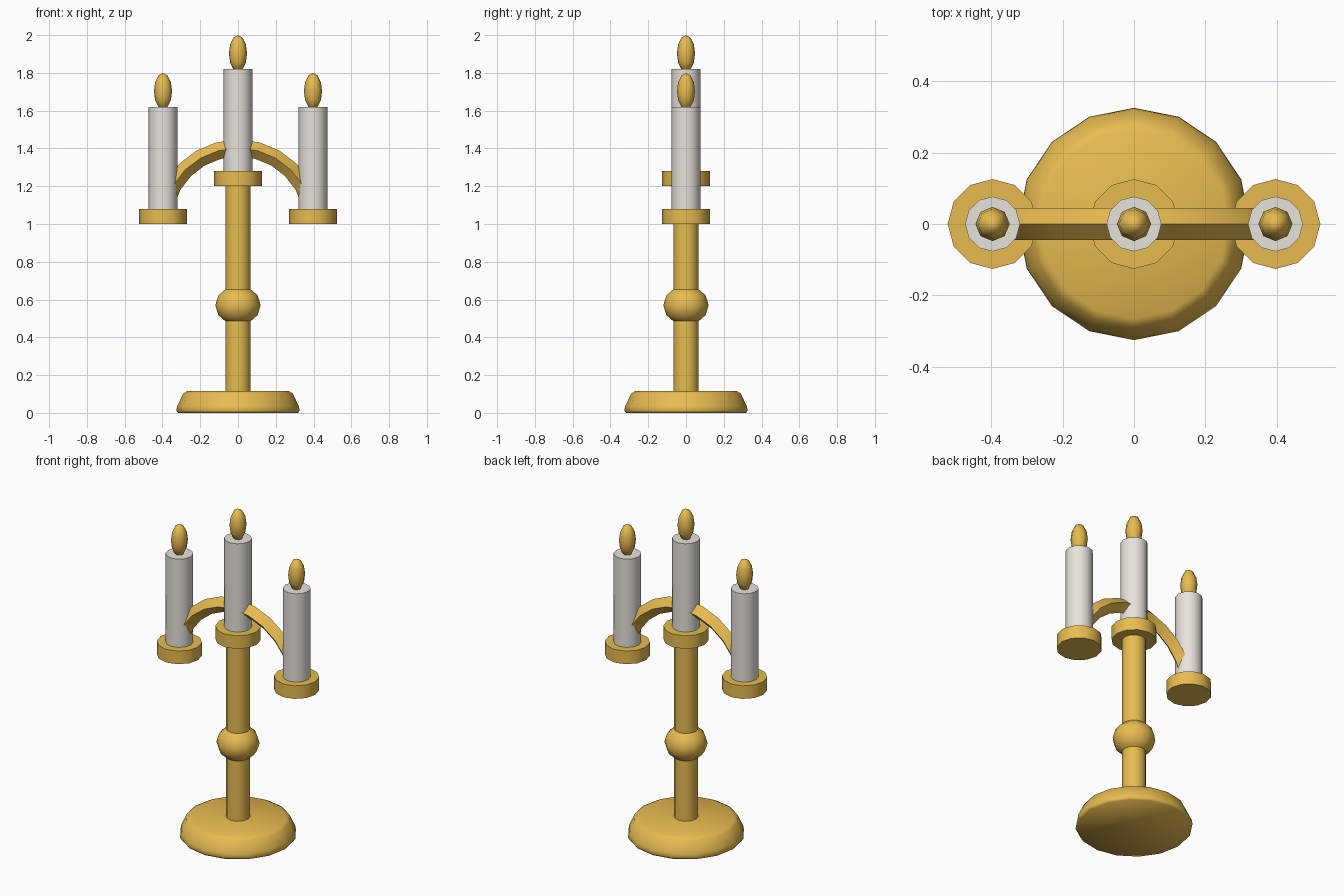
import bpy
import bmesh
from math import pi, sin, cos, radians

cube = bpy.data.objects.get("Cube")
if cube:
    bpy.data.objects.remove(cube, do_unlink=True)


def make_material(name, rgb):
    mat = bpy.data.materials.new(name)
    mat.use_nodes = True
    mat.diffuse_color = (*rgb, 1)
    mat.node_tree.nodes["Principled BSDF"].inputs["Base Color"].default_value = (*rgb, 1)
    return mat


gold = make_material("antique gold", (0.8, 0.5, 0.08))
wax = make_material("pale wax", (0.82, 0.78, 0.73))


def finish(bm, name, mat, angle):
    """Turn a bmesh into a smooth shaded object with sharp edges kept."""
    bmesh.ops.recalc_face_normals(bm, faces=bm.faces)
    mesh = bpy.data.meshes.new(name)
    bm.to_mesh(mesh)
    bm.free()
    mesh.materials.append(mat)
    obj = bpy.data.objects.new(name, mesh)
    bpy.context.collection.objects.link(obj)
    bpy.ops.object.select_all(action="DESELECT")
    obj.select_set(True)
    bpy.context.view_layer.objects.active = obj
    bpy.ops.object.shade_smooth_by_angle(angle=radians(angle))
    return obj


def lathe(name, profile, sides, mat, x=0, angle=40):
    """Revolve (radius, height) points around a vertical axis, with flat caps."""
    bm = bmesh.new()
    rings = [[bm.verts.new((x + r * cos(2 * pi * i / sides), r * sin(2 * pi * i / sides), z))
              for i in range(sides)] for r, z in profile]
    for low, high in zip(rings, rings[1:]):
        for i in range(sides):
            j = (i + 1) % sides
            bm.faces.new((low[i], low[j], high[j], high[i]))
    bm.faces.new(rings[0])
    bm.faces.new(rings[-1])
    return finish(bm, name, mat, angle)


def ellipsoid(name, centre, radius, stretch, sides, mat):
    bm = bmesh.new()
    bmesh.ops.create_uvsphere(bm, u_segments=sides, v_segments=6, radius=radius)
    bmesh.ops.scale(bm, vec=(1, 1, stretch), verts=bm.verts)
    bmesh.ops.translate(bm, vec=centre, verts=bm.verts)
    return finish(bm, name, mat, 60)


# Foot, stem and knob
lathe("base", [(0.318, 0), (0.326, 0.012), (0.322, 0.035), (0.29, 0.103), (0.265, 0.117)],
      16, gold, angle=60)
lathe("stem", [(0.067, 0.1), (0.067, 1.22)], 12, gold)
ellipsoid("stem_knob", (0, 0, 0.57), 0.12, 0.87, 12, gold)

# Cup, candle and flame for each of the three places
for side, x, z in (("right", -0.397, 1.0), ("centre", 0, 1.2), ("left", 0.397, 1.0)):
    lathe(side + "_cup", [(0.126, z), (0.126, z + 0.08)], 12, gold, x)
    lathe(side + "_candle", [(0.077, z + 0.07), (0.077, z + 0.62)], 12, wax, x)
    ellipsoid(side + "_flame", (x, 0, z + 0.703), 0.048, 2.02, 8, gold)

# Arched arm: a diamond section swept along a half circle
bm = bmesh.new()
steps, arch, thick = 12, 0.397, 0.045
sections = []
for k in range(steps + 1):
    a = pi * k / steps
    sections.append([bm.verts.new(((arch + u) * cos(a), v, 1.005 + (arch + u) * sin(a)))
                     for u, v in ((thick, 0), (0, thick), (-thick, 0), (0, -thick))])
for s, t in zip(sections, sections[1:]):
    for i in range(4):
        j = (i + 1) % 4
        bm.faces.new((s[i], s[j], t[j], t[i]))
bm.faces.new(sections[0])
bm.faces.new(sections[-1])
finish(bm, "arched_arm", gold, 40)
